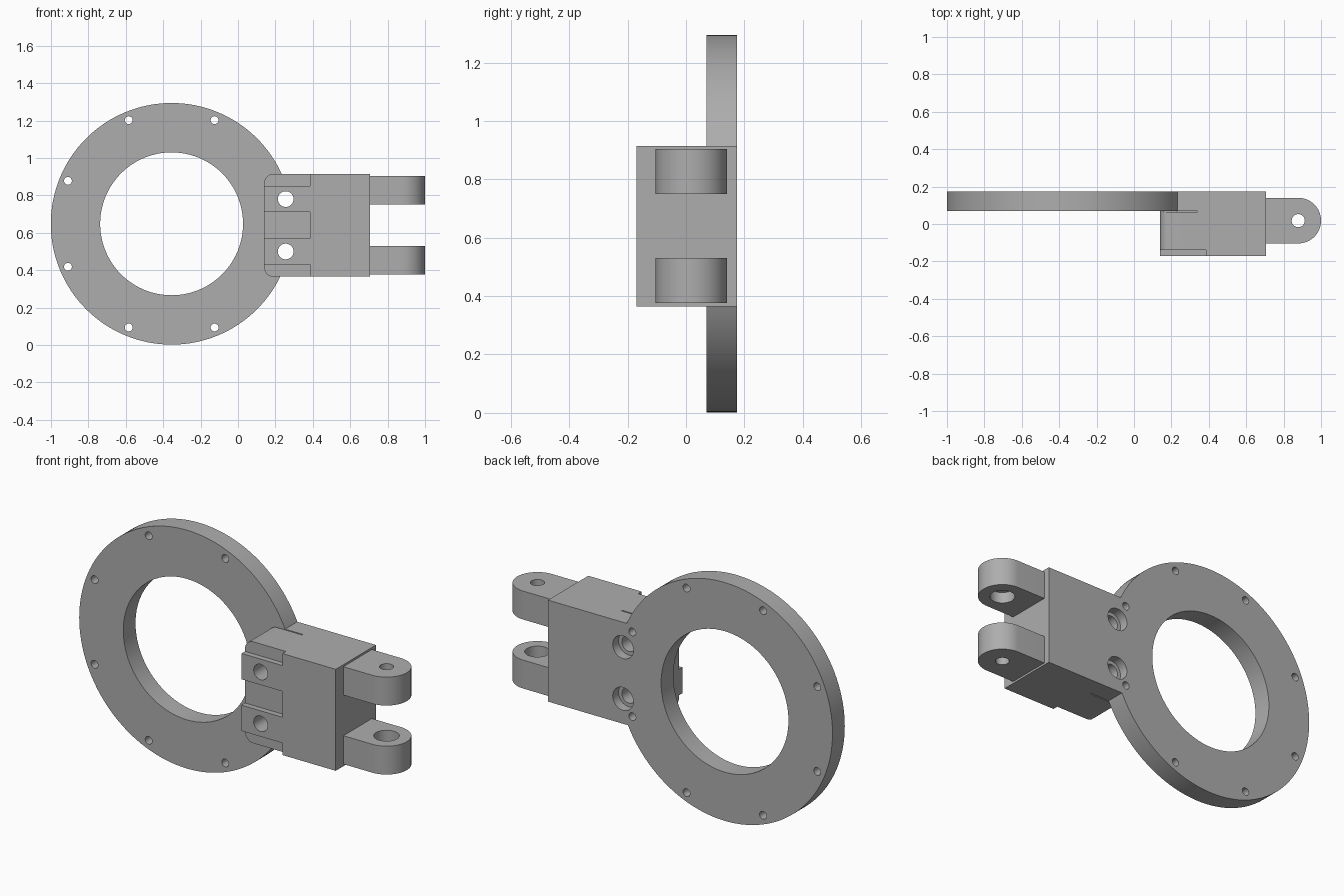
import bpy
import bmesh
from math import sin, cos, pi
from mathutils import Vector

if "Cube" in bpy.data.objects:
    bpy.data.objects.remove(bpy.data.objects["Cube"])

grey = bpy.data.materials.new("plain grey")
grey.use_nodes = True
colour = (0.42, 0.42, 0.42, 1)
grey.diffuse_color = colour
grey.node_tree.nodes["Principled BSDF"].inputs["Base Color"].default_value = colour


def arc(cx, cy, r, start, end, steps):
    """Points along an arc, angles in half turns."""
    angles = [pi * (start + (end - start) * i / steps) for i in range(steps + 1)]
    return [(cx + r * cos(a), cy + r * sin(a)) for a in angles]


def prism(name, outline, axis, low, high):
    """Extrude a 2D outline along y (outline in x, z) or z (outline in x, y)."""
    bm = bmesh.new()
    place = (lambda p: (p[0], low, p[1])) if axis == "y" else (lambda p: (p[0], p[1], low))
    face = bm.faces.new([bm.verts.new(place(p)) for p in outline])
    made = bmesh.ops.extrude_face_region(bm, geom=[face])["geom"]
    shift = Vector((0, high - low, 0) if axis == "y" else (0, 0, high - low))
    bmesh.ops.translate(bm, vec=shift, verts=[g for g in made if isinstance(g, bmesh.types.BMVert)])
    bmesh.ops.recalc_face_normals(bm, faces=bm.faces)
    mesh = bpy.data.meshes.new(name)
    bm.to_mesh(mesh)
    bm.free()
    mesh.materials.append(grey)
    obj = bpy.data.objects.new(name, mesh)
    bpy.context.collection.objects.link(obj)
    return obj


def rod(name, cx, cy, r, axis, low, high, sides=32):
    return prism(name, arc(cx, cy, r, 0, 2, sides)[:-1], axis, low, high)


def box(name, x0, x1, y0, y1, z0, z1):
    return prism(name, [(x0, z0), (x1, z0), (x1, z1), (x0, z1)], "y", y0, y1)


def combine(target, tool, operation):
    mod = target.modifiers.new("combine", "BOOLEAN")
    mod.operation = operation
    mod.solver = "EXACT"
    mod.object = tool
    bpy.context.view_layer.objects.active = target
    bpy.ops.object.modifier_apply(modifier=mod.name)
    bpy.data.objects.remove(tool)


def cut(target, tool):
    combine(target, tool, "DIFFERENCE")


FRONT, SEAT, BACK = -0.17, 0.07, 0.175
RING_X, MID_Z, BLOCK_Z = -0.355, 0.648, 0.64

# Clamp block with rounded inner corners
top, bottom, left, right, r = 0.915, 0.365, 0.14, 0.705, 0.05
outline = [(right, bottom), (right, top)]
outline += arc(left + r, top - r, r, 0.5, 1, 8) + arc(left + r, bottom + r, r, 1, 1.5, 8)
body = prism("ring_bracket", outline, "y", FRONT, BACK)

# Recesses that leave two raised pads on the front
for z0, z1 in ((0.85, 1.0), (0.57, 0.71), (0.3, 0.43)):
    cut(body, box("recess", 0.1, 0.385, -0.25, -0.14, z0, z1))

# Thin relief slits beside the ring
for z0, z1 in ((0.903, 1.0), (0.3, 0.377)):
    cut(body, box("slit", 0.1, 0.34, SEAT - 0.007, SEAT, z0, z1))

# Flat ring
ring = rod("ring", RING_X, MID_Z, 0.646, "y", SEAT, BACK, 128)
cut(ring, rod("opening", RING_X, MID_Z, 0.382, "y", -0.3, 0.3, 96))
combine(body, ring, "UNION")

# Eight small holes around the ring; those over the block are blind
for i in range(8):
    a = pi * (i + 0.5) / 4
    cut(body, rod("ring_hole", RING_X + 0.6 * cos(a), MID_Z + 0.6 * sin(a), 0.021,
                  "y", SEAT if i in (0, 7) else 0.0, 0.3, 20))

# Bolt holes through the pads, counterbored at the back
for z in (0.78, 0.50):
    cut(body, rod("bolt_hole", 0.255, z, 0.042, "y", -0.3, 0.3))
    cut(body, rod("bolt_head_seat", 0.255, z, 0.062, "y", BACK - 0.05, 0.3))

# Two hinge lugs with rounded ends, counterbored on the facing sides
lug_x, lug_y, lug_r = 0.878, 0.018, 0.122
for side in (1, -1):
    inner, outer = BLOCK_Z + side * 0.11, BLOCK_Z + side * 0.264
    shape = [(0.65, lug_y + lug_r), (0.65, lug_y - lug_r)] + arc(lug_x, lug_y, lug_r, -0.5, 0.5, 32)
    lug = prism("hinge_lug", shape, "z", min(inner, outer), max(inner, outer))
    combine(body, lug, "UNION")
    cut(body, rod("pin_hole", lug_x, lug_y, 0.035, "z", *sorted((inner - side * 0.03, outer + side * 0.03))))
    cut(body, rod("pin_seat", lug_x, lug_y, 0.063, "z", *sorted((inner - side * 0.03, inner + side * 0.06))))

# Smooth the curved walls, keep edges crisp
bpy.ops.object.select_all(action="DESELECT")
body.select_set(True)
bpy.context.view_layer.objects.active = body
bpy.ops.object.shade_smooth_by_angle(angle=pi / 6)
